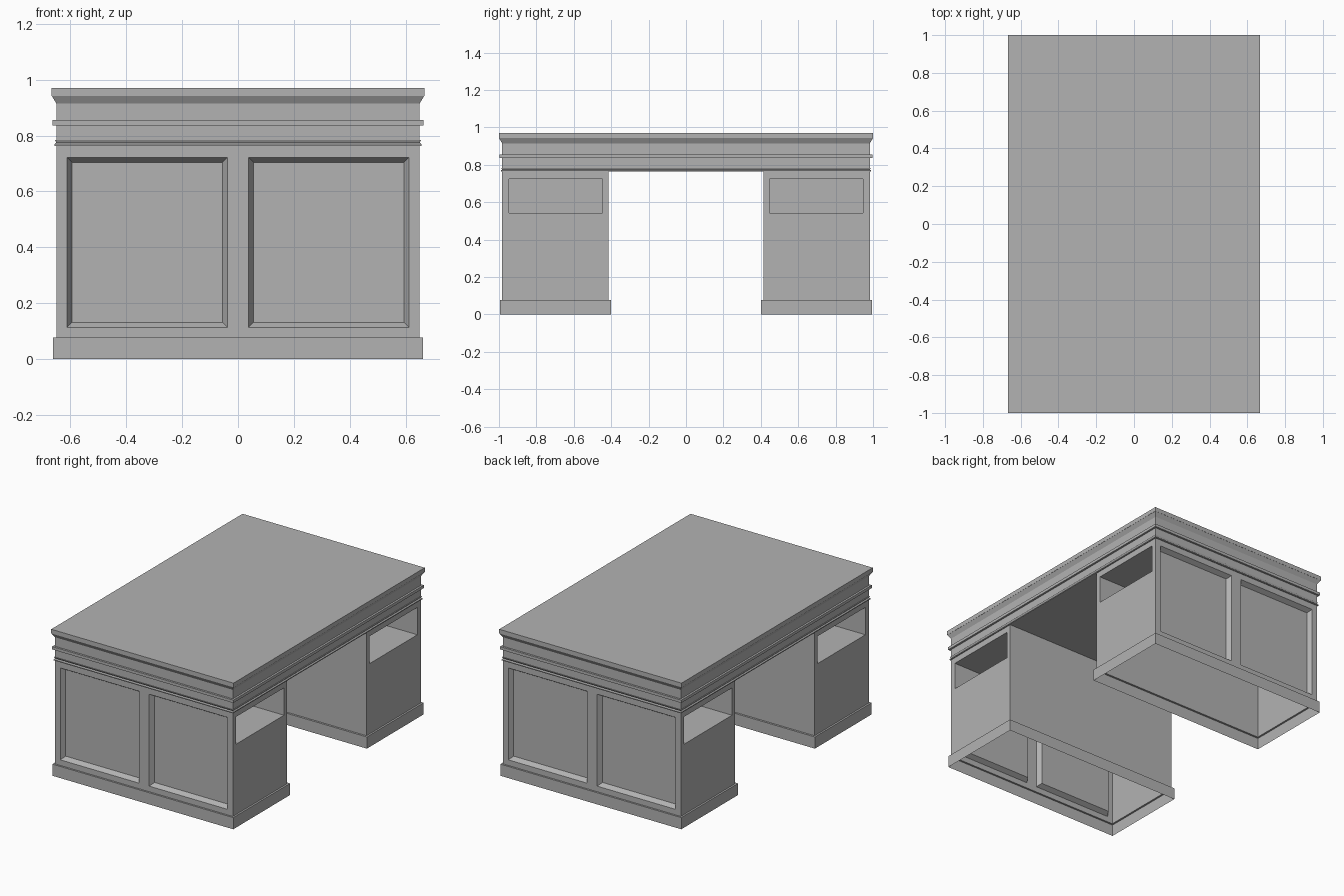
import bpy, bmesh
from math import pi
from mathutils import Vector, Matrix

if "Cube" in bpy.data.objects:
    bpy.data.objects.remove(bpy.data.objects["Cube"])

paint = bpy.data.materials.new("plain grey")
paint.use_nodes = True
GREY = (0.45, 0.45, 0.45, 1)
paint.diffuse_color = GREY
paint.node_tree.nodes["Principled BSDF"].inputs["Base Color"].default_value = GREY

HALF_X, HALF_Y = 0.667, 1.0            # outer edge of the top
BODY_X, END_Y, KNEE_Y = 0.65, -0.983, -0.415
PLINTH_H, BODY_TOP = 0.077, 0.765


def finish(bm, name):
    mesh = bpy.data.meshes.new(name)
    bm.to_mesh(mesh)
    bm.free()
    mesh.materials.append(paint)
    obj = bpy.data.objects.new(name, mesh)
    bpy.context.collection.objects.link(obj)
    return obj


def ring(bm, x, y0, y1, z):
    return [bm.verts.new(p) for p in
            ((-x, y0, z), (x, y0, z), (x, y1, z), (-x, y1, z))]


def bridge(bm, lower, upper):
    for i in range(4):
        j = (i + 1) % 4
        bm.faces.new((lower[i], lower[j], upper[j], upper[i]))


def wall(bm, normal, distance, u0, u1, holes=(), depth=0, slope=0):
    """Upright wall with rectangular recesses; holes are (u0, u1, z0, z1)."""
    n = Vector(normal)
    up = Vector((0, 0, 1))
    side = up.cross(n)

    def quad(a, b, c, d, inset=0):
        return [bm.verts.new(side * u + up * v + n * (distance - inset))
                for u, v in ((a, c), (b, c), (b, d), (a, d))]

    us = sorted({u0, u1, *(e for h in holes for e in h[:2])})
    vs = sorted({PLINTH_H, BODY_TOP, *(e for h in holes for e in h[2:])})
    for a, b in zip(us, us[1:]):
        for c, d in zip(vs, vs[1:]):
            outer = quad(a, b, c, d)
            if (a, b, c, d) in holes:
                inner = quad(a + slope, b - slope, c + slope, d - slope, depth)
                bridge(bm, outer, inner)
                bm.faces.new(inner)
            else:
                bm.faces.new(outer)


# Moulded top: stacked rectangular rings, (inset, height) from the bottom up
profile = [(0.010, 0.763), (0.010, 0.769), (0.017, 0.775), (0.012, 0.784),
           (0.017, 0.784), (0.017, 0.836), (0.004, 0.836), (0.004, 0.855),
           (0.017, 0.855), (0.017, 0.915), (0.001, 0.942), (0, 0.942), (0, 0.97)]
bm = bmesh.new()
rings = [ring(bm, HALF_X - d, d - HALF_Y, HALF_Y - d, z) for d, z in profile]
for lower, upper in zip(rings, rings[1:]):
    bridge(bm, lower, upper)
bm.faces.new(reversed(rings[0]))
bm.faces.new(rings[-1])
finish(bm, "moulded_top")

# Two identical pedestals, the rear one turned half a circle
for name, angle in (("front", 0), ("rear", pi)):
    turn = Matrix.Rotation(angle, 4, "Z")

    # Body: panelled end, plain knee side, open cubby on both sides
    bm = bmesh.new()
    panels = [(-0.612, -0.038, 0.114, 0.722), (0.038, 0.612, 0.114, 0.722)]
    wall(bm, (0, -1, 0), -END_Y, -BODY_X, BODY_X, panels, 0.03, 0.018)
    wall(bm, (0, 1, 0), KNEE_Y, -BODY_X, BODY_X)
    wall(bm, (1, 0, 0), BODY_X, END_Y, KNEE_Y, [(-0.947, -0.447, 0.542, 0.723)], 0.6)
    wall(bm, (-1, 0, 0), BODY_X, -KNEE_Y, -END_Y, [(0.447, 0.947, 0.542, 0.723)], 0.6)
    bmesh.ops.remove_doubles(bm, verts=bm.verts, dist=0.0001)
    bmesh.ops.transform(bm, matrix=turn, verts=bm.verts)
    finish(bm, name + "_pedestal")

    # Plinth: open underneath, with a narrow ledge on top
    bm = bmesh.new()
    foot = ring(bm, 0.662, -0.995, -0.402, 0)
    shoulder = ring(bm, 0.662, -0.995, -0.402, PLINTH_H)
    neck = ring(bm, BODY_X, END_Y, KNEE_Y, PLINTH_H)
    bridge(bm, foot, shoulder)
    bridge(bm, shoulder, neck)
    bmesh.ops.transform(bm, matrix=turn, verts=bm.verts)
    finish(bm, name + "_plinth")
